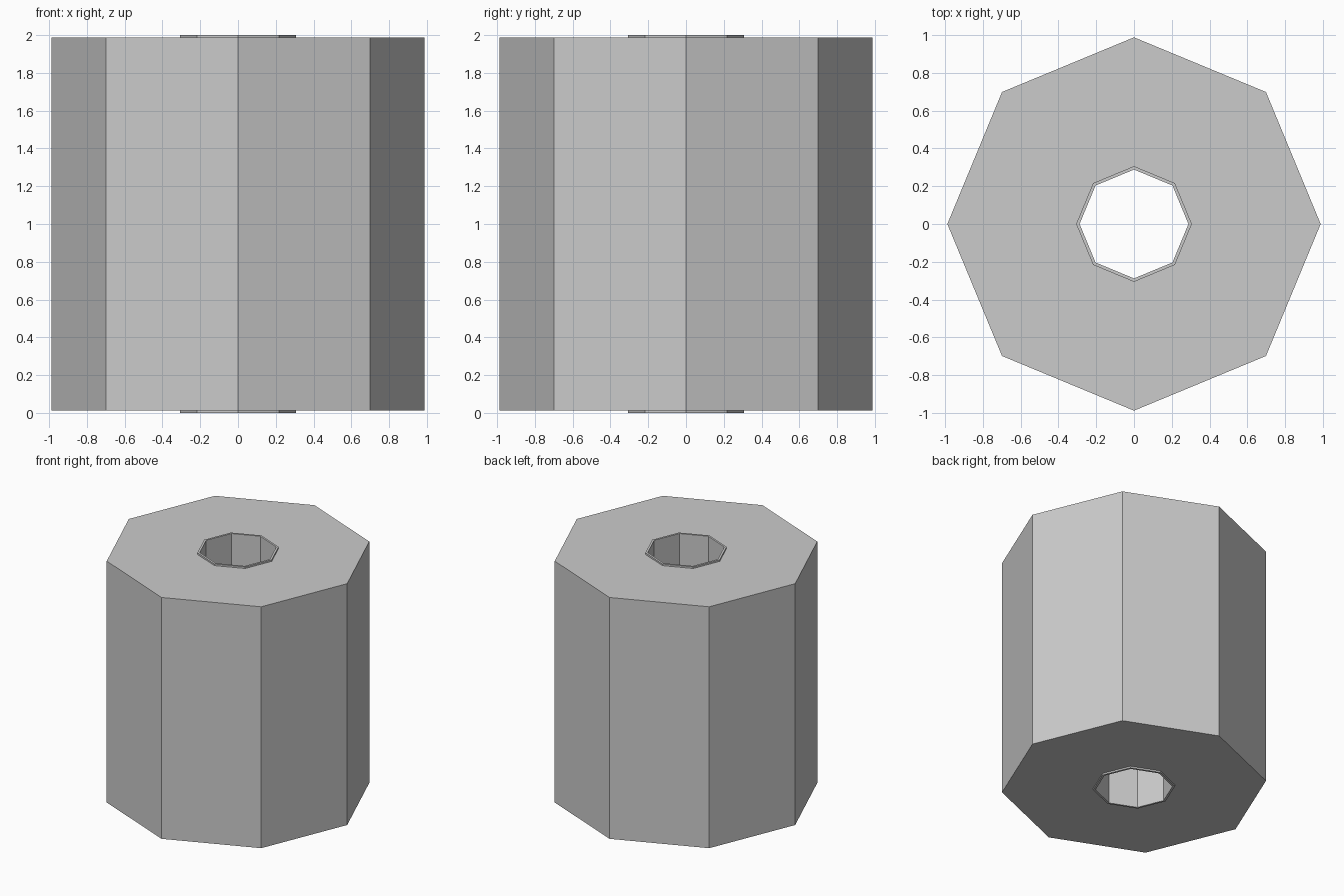
import bpy, bmesh
from math import cos, sin, pi

if "Cube" in bpy.data.objects:
    bpy.data.objects.remove(bpy.data.objects["Cube"])

SIDES = 8
# Closed cross-section (radius, z): outer body, then the thin raised bore lining
PROFILE = [(0.988, 0.013), (0.988, 1.987), (0.306, 1.987), (0.306, 2.0),
           (0.288, 2.0), (0.288, 0.0), (0.306, 0.0), (0.306, 0.013)]


def lathe(name, profile, sides):
    bm = bmesh.new()
    rings = [[bm.verts.new((r * cos(2 * pi * i / sides), r * sin(2 * pi * i / sides), z))
              for i in range(sides)] for r, z in profile]
    for k, a in enumerate(rings):
        b = rings[(k + 1) % len(rings)]
        for i in range(sides):
            j = (i + 1) % sides
            bm.faces.new((a[i], a[j], b[j], b[i]))
    bmesh.ops.recalc_face_normals(bm, faces=bm.faces)
    mesh = bpy.data.meshes.new(name)
    bm.to_mesh(mesh)
    bm.free()
    obj = bpy.data.objects.new(name, mesh)
    bpy.context.collection.objects.link(obj)
    return obj


# Octagonal block with a lined through-hole
lathe("octagonal_sleeve", PROFILE, SIDES)
